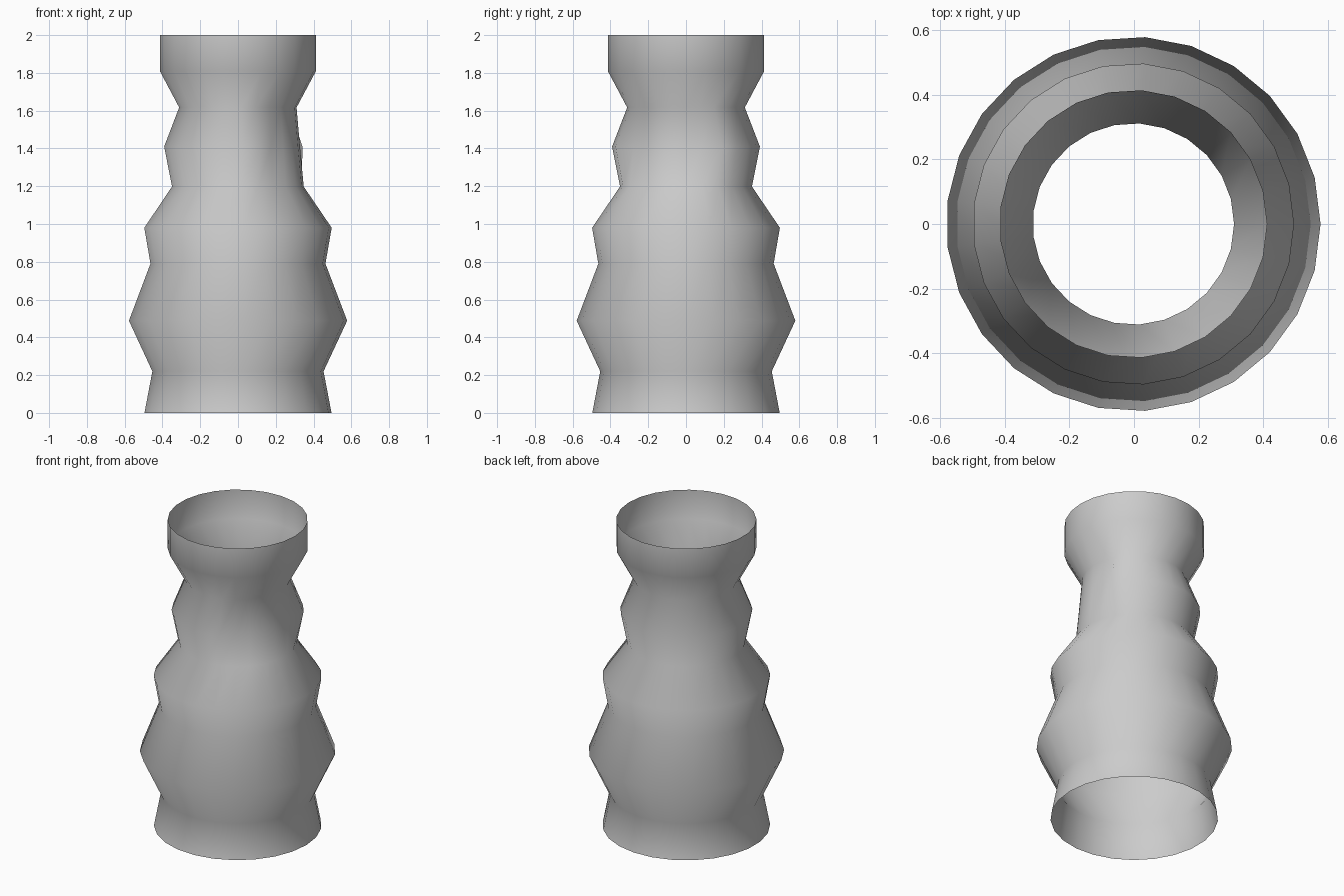
import bpy
import bmesh
from math import cos, sin, tau

if "Cube" in bpy.data.objects:
    bpy.data.objects.remove(bpy.data.objects["Cube"])

SIDES = 25
# (radius, height) of each ring of the open vase wall
PROFILE = [(0.497, 0.0), (0.455, 0.22), (0.58, 0.488), (0.465, 0.79),
           (0.498, 0.98), (0.35, 1.198), (0.392, 1.41), (0.312, 1.617),
           (0.415, 1.81), (0.415, 2.0)]
DENT_RING = 6
DENT_SIDES = {-4, -3, -2, -1, 0, 1}   # shallow dent on the front right
DENT_RADIUS = 0.33

bm = bmesh.new()
rings = []
for level, (radius, z) in enumerate(PROFILE):
    ring = []
    for i in range(SIDES):
        side = i if i <= SIDES // 2 else i - SIDES
        dented = level == DENT_RING and side in DENT_SIDES
        r = DENT_RADIUS if dented else radius
        a = tau * i / SIDES
        ring.append(bm.verts.new((r * cos(a) - 0.002, r * sin(a), z)))
    rings.append(ring)

# Wall between consecutive rings, open at both ends
for low, high in zip(rings, rings[1:]):
    for i in range(SIDES):
        j = (i + 1) % SIDES
        bm.faces.new((low[i], low[j], high[j], high[i])).smooth = True

mesh = bpy.data.meshes.new("vase_wall")
bm.to_mesh(mesh)
bm.free()
vase = bpy.data.objects.new("vase_wall", mesh)
bpy.context.collection.objects.link(vase)
